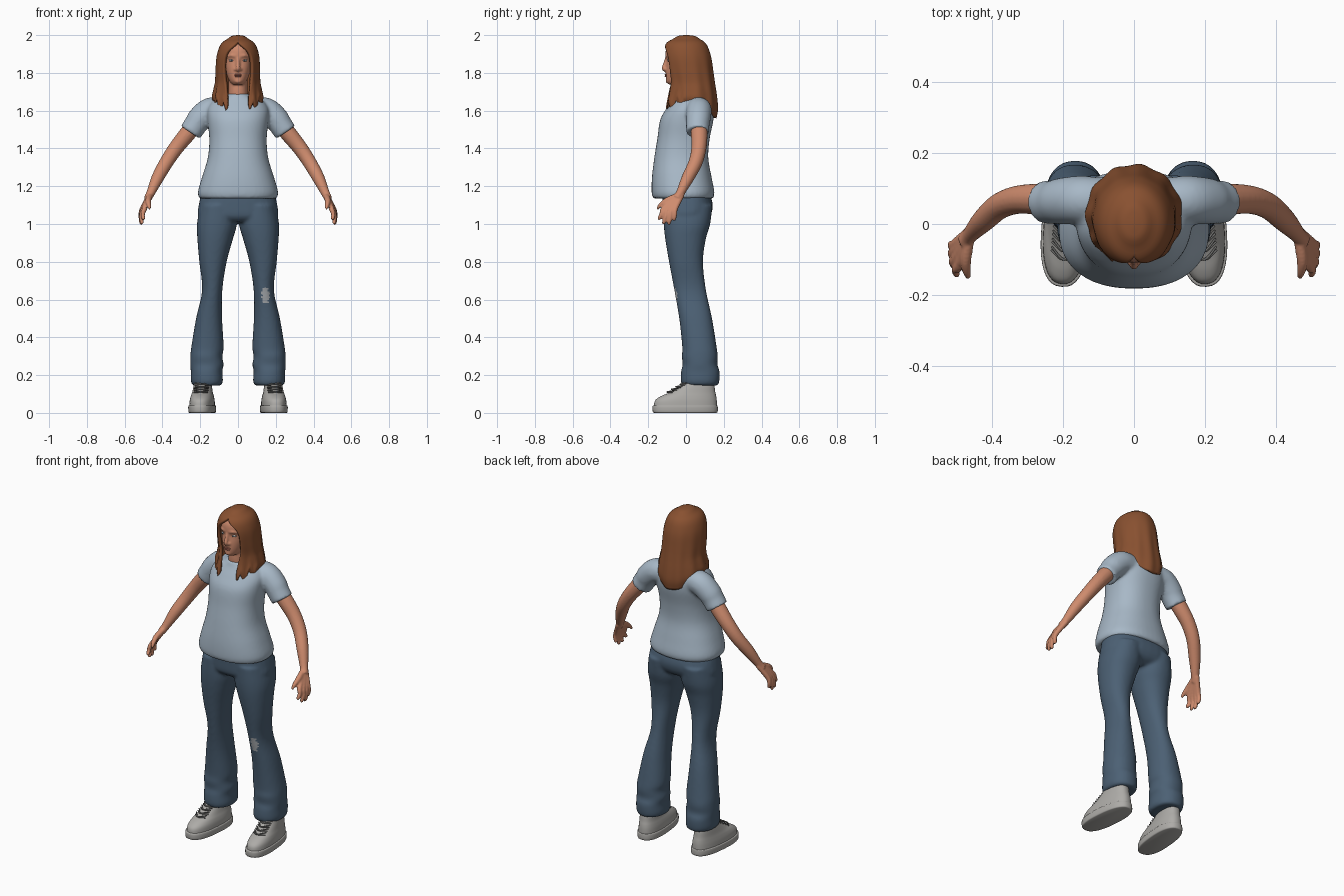
import bpy, bmesh, math
from mathutils import Vector, Matrix


def mat(name, *c):
    m = bpy.data.materials.new(name)
    m.diffuse_color = (*c, 1)
    return m


SKIN = mat("skin", .62, .26, .155)
HAIR = mat("auburn hair", .25, .082, .03)
SHIRT = mat("pale blue cotton", .39, .48, .57)
DENIM = mat("denim", .072, .118, .175)
SHOE = mat("grey canvas", .42, .41, .39)
LACE = mat("dark grey lace", .16, .16, .155)
WORN = mat("worn denim", .38, .40, .42)
LIPS = mat("lips", .42, .14, .095)
EYE = mat("eye white", .62, .60, .58)
IRIS = mat("iris", .12, .16, .20)


def smooth_path(pts, k=5):
    """Catmull-Rom resampling of a list of tuples."""
    P = [Vector(p) for p in pts]
    P = [P[0] * 2 - P[1]] + P + [P[-1] * 2 - P[-2]]
    out = []
    for i in range(1, len(P) - 2):
        a, b, c, d = P[i - 1:i + 3]
        for j in range(k):
            t = j / k
            out.append((b * 2 + (c - a) * t + (a * 2 - b * 5 + c * 4 - d) * t * t
                        + (b * 3 - a - c * 3 + d) * t ** 3) / 2)
    return out + [P[-2]]


def skin_rings(bm, rings):
    R = [[bm.verts.new(p) for p in r] for r in rings]
    n = len(R[0])
    for a, b in zip(R, R[1:]):
        for i in range(n):
            bm.faces.new((a[i], a[(i + 1) % n], b[(i + 1) % n], b[i]))
    bm.faces.new(R[0])
    bm.faces.new(R[-1])


def loft(bm, rows, power=2.2, n=32, k=5):
    """Rows are (z, x0, x1, y0, y1): level outlines stacked upwards."""
    rings = []
    for z, x0, x1, y0, y1 in smooth_path(rows, k):
        ring = []
        for i in range(n):
            a = math.tau * i / n
            f = lambda v: math.copysign(abs(v) ** (2 / power), v)
            ring.append(((x0 + x1) / 2 + (x1 - x0) / 2 * f(math.cos(a)),
                         (y0 + y1) / 2 + (y1 - y0) / 2 * f(math.sin(a)), z))
        rings.append(ring)
    skin_rings(bm, rings)


def tube(bm, pts, n=16, k=5):
    """Points are (x, y, z, radius)."""
    P = smooth_path(pts, k)
    rings = []
    for i, p in enumerate(P):
        t = (P[min(i + 1, len(P) - 1)] - P[max(i - 1, 0)]).xyz.normalized()
        u = t.cross(Vector((.1, 1, .3))).normalized()
        v = t.cross(u)
        rings.append([p.xyz + (u * math.cos(math.tau * j / n) + v * math.sin(math.tau * j / n)) * max(p.w, .001)
                      for j in range(n)])
    skin_rings(bm, rings)


def ball(bm, loc, size):
    bmesh.ops.create_uvsphere(bm, u_segments=24, v_segments=16, radius=1,
                              matrix=Matrix.Translation(loc) @ Matrix.Diagonal((*size, 1)))


def mirror(bm):
    d = bmesh.ops.duplicate(bm, geom=bm.verts[:] + bm.edges[:] + bm.faces[:])
    for v in d["geom"]:
        if isinstance(v, bmesh.types.BMVert):
            v.co.x *= -1


def finish(bm, name, mats, voxel=0, relax=4, angle=50):
    """Make the object; a voxel size fuses overlapping pieces into one skin."""
    bmesh.ops.recalc_face_normals(bm, faces=bm.faces[:])
    me = bpy.data.meshes.new(name)
    bm.to_mesh(me)
    bm.free()
    ob = bpy.data.objects.new(name, me)
    bpy.context.collection.objects.link(ob)
    if voxel:
        m = ob.modifiers.new("fuse", 'REMESH')
        m.mode, m.voxel_size = 'VOXEL', voxel
        m = ob.modifiers.new("relax", 'SMOOTH')
        m.factor, m.iterations = .5, relax
        ev = ob.evaluated_get(bpy.context.evaluated_depsgraph_get())
        me = bpy.data.meshes.new_from_object(ev)
        ob.modifiers.clear()
        ob.data = me
    me.materials.clear()
    for m in mats:
        me.materials.append(m)
    bpy.ops.object.select_all(action='DESELECT')
    ob.select_set(True)
    bpy.context.view_layer.objects.active = ob
    bpy.ops.object.shade_smooth_by_angle(angle=math.radians(angle))
    return ob


# Body skin: arms, hands, neck, head
bm = bmesh.new()
tube(bm, [(.2, .065, 1.56, .045), (.27, .07, 1.475, .044), (.33, .068, 1.40, .040), (.38, .05, 1.325, .037),
          (.425, .01, 1.245, .033), (.462, -.03, 1.165, .023), (.478, -.05, 1.135, .022)])
for kx, ky, kz, tx, ty, tz in [(.494, -.117, 1.083, .500, -.142, 1.022), (.502, -.097, 1.077, .508, -.118, 1.0),
                               (.506, -.076, 1.075, .511, -.090, .997), (.506, -.056, 1.082, .511, -.062, 1.018)]:
    tube(bm, [(.466, -.03 + (ky + .085) * .3, 1.155, .015), (kx, ky, kz, .014),
              ((kx + tx) / 2 + .007, (ky + ty) / 2, (kz + tz) / 2, .0115), (tx, ty, tz + .006, .010), (tx - .003, ty, tz, .004)], 12)
tube(bm, [(.466, -.045, 1.15, .016), (.475, -.10, 1.125, .016), (.472, -.135, 1.10, .012), (.467, -.153, 1.078, .006)], 12)
mirror(bm)
loft(bm, [(1.60, -.07, .07, -.04, .09), (1.68, -.053, .053, -.055, .07), (1.74, -.05, .05, -.055, .07), (1.80, -.05, .05, -.05, .08)])
loft(bm, [(1.738, -.026, .026, -.09, -.03), (1.755, -.044, .044, -.103, .03), (1.785, -.058, .058, -.107, .06),
          (1.825, -.069, .069, -.106, .08), (1.865, -.075, .075, -.102, .09), (1.89, -.077, .077, -.109, .095),
          (1.93, -.074, .074, -.104, .09), (1.96, -.06, .06, -.08, .07), (1.98, -.025, .025, -.03, .03)])
tube(bm, [(0, -.102, 1.882, .008), (0, -.110, 1.85, .010), (0, -.117, 1.823, .012), (0, -.105, 1.808, .006)])
for s in (1, -1):
    ball(bm, (s * .012, -.106, 1.818), (.010, .011, .008))
    tube(bm, [(s * .012, -.106, 1.888, .005), (s * .035, -.100, 1.892, .006), (s * .058, -.080, 1.886, .004)])
ball(bm, (0, -.096, 1.757), (.02, .012, .013))
finish(bm, "head_and_arms", [SKIN], .0055, 3)

# Lips and eyes
bm = bmesh.new()
ball(bm, (0, -.104, 1.790), (.022, .009, .0045))
ball(bm, (0, -.104, 1.782), (.019, .009, .005))
finish(bm, "lips", [LIPS])
bm = bmesh.new()
ball(bm, (.034, -.085, 1.866), (.015, .014, .0075))
mirror(bm)
eyes = finish(bm, "eyes", [EYE, IRIS])
for f in eyes.data.polygons:
    c = f.center
    f.material_index = int(math.hypot(abs(c.x) - .034, c.z - 1.866) < .0055 and c.y < -.085)

# Shirt: torso and sleeves
bm = bmesh.new()
tube(bm, [(.09, .065, 1.605, .066), (.15, .068, 1.60, .068), (.20, .065, 1.56, .066), (.225, .062, 1.525, .062), (.252, .062, 1.485, .061)], 24)
mirror(bm)
loft(bm, [(1.135, -.205, .205, -.175, .145), (1.17, -.212, .212, -.182, .15), (1.25, -.19, .19, -.18, .135),
          (1.35, -.16, .16, -.168, .118), (1.45, -.152, .152, -.152, .125), (1.55, -.162, .162, -.137, .145),
          (1.61, -.162, .162, -.105, .145), (1.655, -.13, .13, -.075, .13), (1.675, -.075, .075, -.065, .1),
          (1.69, -.06, .06, -.06, .08)], 2.3, 48)
finish(bm, "t_shirt", [SHIRT], .009, 4)

# Jeans: flared legs and hips, with one worn knee
bm = bmesh.new()
loft(bm, [(.145, .088, .24, -.02, .17), (.17, .08, .25, -.028, .177), (.22, .083, .25, -.026, .178), (.255, .076, .253, -.018, .166),
          (.30, .083, .252, -.022, .168), (.35, .076, .247, -.02, .162), (.5, .084, .222, -.036, .138), (.65, .083, .19, -.062, .106),
          (.8, .06, .205, -.09, .09), (.92, .027, .215, -.11, .105), (1.0, .006, .217, -.118, .128), (1.1, .01, .2, -.12, .14)])
mirror(bm)
loft(bm, [(1.01, -.15, .15, -.09, .08), (1.04, -.21, .21, -.118, .125), (1.1, -.208, .208, -.124, .142), (1.18, -.19, .19, -.125, .12)], 2.4)
jeans = finish(bm, "jeans", [DENIM, WORN], .009, 4)
for f in jeans.data.polygons:
    c = f.center
    r = math.hypot((c.x - .146) / .021, (c.z - .622) / .043)
    f.material_index = int(c.y < .01 and r < 1 + .15 * math.sin(c.z * 260))


# Shoes: sole and upper, toes turned slightly out, with laces
def toe_out(bm):
    bmesh.ops.rotate(bm, verts=bm.verts[:], cent=(.18, .08, 0), matrix=Matrix.Rotation(math.radians(5), 3, 'Z'))
    mirror(bm)


bm = bmesh.new()
loft(bm, [(0, .118, .247, -.168, .160), (.006, .112, .252, -.177, .168), (.035, .112, .253, -.178, .168), (.04, .117, .248, -.173, .165)], 2.5, 40, 3)
loft(bm, [(.03, .117, .248, -.172, .164), (.065, .119, .246, -.165, .163), (.088, .124, .242, -.135, .160),
          (.11, .131, .237, -.085, .155), (.145, .138, .232, -.03, .15), (.18, .145, .225, -.005, .14)], 2.4, 40)
toe_out(bm)
finish(bm, "shoes", [SHOE])
bm = bmesh.new()
for i in range(4):
    y, z = -.098 + .023 * i, .107 + .0135 * i
    for s in (1, -1):
        tube(bm, [(.183 - s * .037, y + .020, z, .003), (.183, y - .003, z + .004, .0035), (.183 + s * .037, y + .030, z + .010, .003)], 8)
toe_out(bm)
finish(bm, "laces", [LACE])

# Hair: shell open at the face; rows are (z, half width, front y, back y, half opening)
bm = bmesh.new()
rows = [(1.990, .006, -.012, .012, 0), (1.986, .04, -.05, .055, 0), (1.968, .075, -.092, .092, 0), (1.945, .095, -.113, .112, .022),
        (1.91, .108, -.122, .126, .058), (1.87, .115, -.122, .136, .073), (1.81, .118, -.113, .144, .075),
        (1.75, .120, -.103, .152, .070), (1.69, .129, -.108, .163, .058), (1.64, .136, -.118, .168, .060), (1.60, .130, -.118, .160, .085)]
N, grid = 64, []
for z, rx, yf, yb, w in smooth_path(rows, 4):
    reach = math.pi - math.asin(min(max(w, 0) / rx, .95))
    line = []
    for i in range(N + 1):
        a = (2 * i / N - 1) * reach
        drop = .70 + .45 * math.cos(a) ** 2 + (.12 if abs(a) < 1 else .22 * math.sin(17 * abs(a)) * (abs(a) > 1.9))
        zz = z if z > 1.75 else 1.75 - (1.75 - z) * drop
        g = 1 + .02 * math.sin(11 * a) * min(1, max(0, (1.93 - z) * 5))
        line.append(bm.verts.new((rx * g * math.sin(a), (yf + yb) / 2 + (yb - yf) / 2 * g * math.cos(a), zz + .01 * (z > 1.98) * (z - 1.98) * 100)))
    grid.append(line)
for a, b in zip(grid, grid[1:]):
    for i in range(N):
        bm.faces.new((a[i], b[i], b[i + 1], a[i + 1]))
bm.faces.new(grid[0][:-1])
bmesh.ops.remove_doubles(bm, verts=bm.verts[:], dist=.0004)
hair = finish(bm, "long_hair", [HAIR], angle=70)
m = hair.modifiers.new("thickness", 'SOLIDIFY')
m.thickness, m.offset = .018, -1
